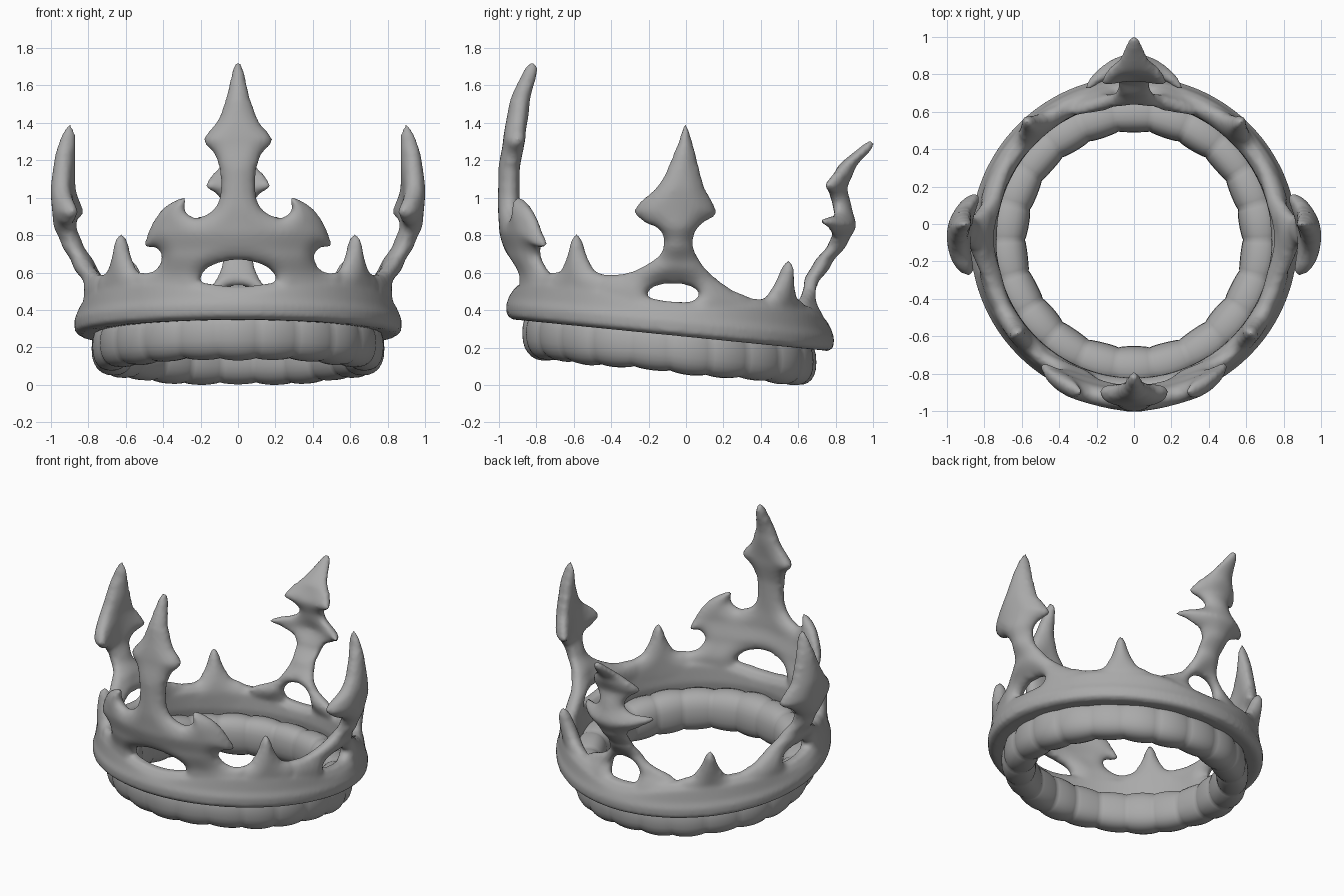
import bpy, bmesh
from math import sin, cos, pi, radians, sqrt
from mathutils import Vector, kdtree
from mathutils.geometry import delaunay_2d_cdt

CENTRE_Y = -0.085   # axis of the ring
RADIUS = 0.85

old = bpy.data.objects.get("Cube")
if old:
    bpy.data.objects.remove(old, do_unlink=True)

metal = bpy.data.materials.new("grey")
metal.use_nodes = True
GREY = (0.4, 0.4, 0.4, 1)
metal.diffuse_color = GREY
metal.node_tree.nodes["Principled BSDF"].inputs["Base Color"].default_value = GREY


def base_z(y):
    """The ring tips down towards the back."""
    return 0.27 - 0.1 * (y - CENTRE_Y)


def lerp_table(table, z):
    if z <= table[0][0]:
        return table[0][1]
    for (z0, d0), (z1, d1) in zip(table, table[1:]):
        if z <= z1:
            f = (z - z0) / (z1 - z0)
            f = f * f * (3 - 2 * f) * 0.5 + f * 0.5
            return d0 + (d1 - d0) * f
    return table[-1][1]


def smooth_loop(points, steps=5):
    """Closed Catmull-Rom curve through the points."""
    pts = [Vector(p) for p in points]
    n, out = len(pts), []
    for i in range(n):
        a, b, c, d = (pts[(i + k) % n] for k in (-1, 0, 1, 2))
        for s in range(steps):
            t = s / steps
            out.append(0.5 * (2 * b + (c - a) * t + (2 * a - 5 * b + 4 * c - d) * t * t
                              + (3 * b - a - 3 * c + d) * t ** 3))
    return out


def ring(bm, section, count):
    """Closed tube around the axis; section(angle) gives (radius, height) pairs."""
    rows = []
    for i in range(count):
        a = 2 * pi * i / count
        row = []
        for r, h in section(a):
            y = CENTRE_Y + r * sin(a)
            row.append(bm.verts.new((r * cos(a), y, base_z(y) + h)))
        rows.append(row)
    m = len(rows[0])
    for i in range(count):
        p, q = rows[i], rows[(i + 1) % count]
        for j in range(m):
            k = (j + 1) % m
            bm.faces.new((p[j], q[j], q[k], p[k]))


def plate(bm, outline, angle, lean, thick, hole=None, curl=0.0, mirror=False):
    """Lens-shaped plate cut to an outline and bent around the ring."""
    loops = [smooth_loop(outline)]
    if hole:
        cx, cz, rx, rz = hole
        loops.append([Vector((cx + rx * cos(2 * pi * i / 40), cz + rz * sin(2 * pi * i / 40)))
                      for i in range(40)])
    pts, edges = [], []
    for loop in loops:
        s, n = len(pts), len(loop)
        pts += loop
        edges += [(s + i, s + (i + 1) % n) for i in range(n)]
    rim = kdtree.KDTree(len(pts))
    for i, p in enumerate(pts):
        rim.insert((p.x, p.y, 0), i)
    rim.balance()
    # interior grid points
    step = 0.018
    xs, zs = [p.x for p in loops[0]], [p.y for p in loops[0]]
    for i in range(int((max(xs) - min(xs)) / step)):
        for j in range(int((max(zs) - min(zs)) / step)):
            p = Vector((min(xs) + (i + 0.5) * step, min(zs) + (j + 0.5) * step))
            if rim.find((p.x, p.y, 0))[2] > 0.007:
                pts.append(p)
    verts, _, faces = delaunay_2d_cdt(pts, edges, [], 1, 1e-5)[:3]
    if hole:
        def solid(f):
            c = sum((verts[i] for i in f), Vector((0, 0))) / len(f)
            return ((c.x - cx) / rx) ** 2 + ((c.y - cz) / rz) ** 2 > 1
        faces = [f for f in faces if solid(f)]
    used = {i for f in faces for i in f}
    layers = ({}, {})
    for i in used:
        p, z = verts[i]
        gap = rim.find((p, z, 0))[2]
        half = thick * sqrt(max(0, 1 - (1 - min(gap / 0.09, 1)) ** 2))
        depth = lerp_table(lean, z) + sqrt(RADIUS ** 2 - p * p) - RADIUS
        depth -= curl * p * p * min(1, max(0, (z - 0.55) / 0.2))
        for layer, side in zip(layers, (1, -1)):
            if gap < 1e-4 and i in layers[0]:
                layer[i] = layers[0][i]
                continue
            d = depth + side * half
            x = d * cos(angle) - p * sin(angle)
            y = CENTRE_Y + d * sin(angle) + p * cos(angle)
            layer[i] = bm.verts.new((-x if mirror else x, y, z))
    for layer in layers:
        for f in faces:
            corners = [layer[i] for i in f]
            if not bm.faces.get(corners):
                bm.faces.new(corners)


def finish(bm, name):
    bmesh.ops.recalc_face_normals(bm, faces=bm.faces)
    mesh = bpy.data.meshes.new(name)
    bm.to_mesh(mesh)
    bm.free()
    mesh.materials.append(metal)
    mesh.shade_smooth()
    obj = bpy.data.objects.new(name, mesh)
    bpy.context.collection.objects.link(obj)
    return obj


def both_halves(half):
    return half + [(-x, z) for x, z in reversed(half) if x > 0]


# Crown wall, lowest below the four large ornaments
def wall_section(a):
    top = 0.235 - 0.06 * cos(2 * a) ** 4
    return [(0.75, 0), (0.84, -0.005), (0.872, 0.015), (0.876, 0.07), (0.862, 0.11),
            (0.85, top - 0.04), (0.82, top), (0.77, top), (0.74, top - 0.04), (0.735, 0.08)]


crown = bmesh.new()
ring(crown, wall_section, 128)

# Front ornament with wings and an arched opening
front = both_halves([
    (0, 1.735), (0.03, 1.68), (0.06, 1.55), (0.11, 1.41), (0.185, 1.31), (0.125, 1.23),
    (0.095, 1.12), (0.1, 1.0), (0.14, 0.93), (0.22, 0.895), (0.275, 0.92), (0.285, 0.96),
    (0.27, 1.005), (0.32, 0.995), (0.41, 0.935), (0.475, 0.83), (0.5, 0.74), (0.44, 0.73),
    (0.41, 0.69), (0.43, 0.63), (0.48, 0.6), (0.56, 0.59), (0.56, 0.42)])
front_lean = [(0.45, 0.79), (0.58, 0.79), (0.7, 0.825), (0.82, 0.855), (0.95, 0.862),
              (1.15, 0.86), (1.3, 0.835), (1.5, 0.805), (1.72, 0.735)]
plate(crown, front, radians(-90), front_lean, 0.057, (0, 0.56, 0.2, 0.105))

# Back ornament with two pairs of barbs
back = both_halves([
    (0, 1.31), (0.04, 1.27), (0.08, 1.19), (0.175, 1.07), (0.12, 1.02), (0.09, 0.97),
    (0.13, 0.92), (0.265, 0.88), (0.19, 0.82), (0.11, 0.77), (0.085, 0.68), (0.11, 0.58),
    (0.18, 0.5), (0.34, 0.42), (0.34, 0.27)])
back_lean = [(0.35, 0.79), (0.45, 0.75), (0.55, 0.755), (0.65, 0.815), (0.75, 0.895),
             (0.85, 0.945), (0.95, 0.92), (1.05, 0.895), (1.15, 0.935), (1.3, 1.07)]
plate(crown, back, radians(90), back_lean, 0.05, (0, 0.43, 0.11, 0.1), curl=1.3)

# Side ornaments, and the small points between the large ones
side = [(0.08, 1.4), (0.11, 1.33), (0.145, 1.2), (0.185, 1.05), (0.25, 0.92), (0.17, 0.86),
        (0.13, 0.8), (0.13, 0.72), (0.2, 0.61), (0.33, 0.51), (0.46, 0.44), (0.46, 0.3),
        (-0.4, 0.38), (-0.4, 0.57), (-0.22, 0.6), (-0.07, 0.68), (-0.035, 0.76),
        (-0.06, 0.83), (-0.14, 0.87), (-0.19, 0.94), (-0.06, 1.07), (0.005, 1.2),
        (0.055, 1.33)]
side_lean = [(0.45, 0.79), (0.55, 0.785), (0.65, 0.83), (0.75, 0.89), (0.85, 0.93),
             (1.05, 0.945), (1.2, 0.935), (1.39, 0.91)]
point = both_halves([(0, 0.81), (0.03, 0.77), (0.055, 0.7), (0.1, 0.62), (0.2, 0.56),
                     (0.2, 0.4)])
low_point = [(x, z - 0.14) for x, z in point]
for mirror in (False, True):
    plate(crown, side, 0, side_lean, 0.058, (0.015, 0.485, 0.135, 0.055), 0.8, mirror)
    plate(crown, point, radians(-38.6), [(0.4, 0.79), (0.8, 0.8)], 0.055, mirror=mirror)
    plate(crown, low_point, radians(48), [(0.4, 0.79), (0.66, 0.85)], 0.055, mirror=mirror)

# Fuse wall and ornaments into one soft cast piece
crown_obj = finish(crown, "crown_band")
fuse = crown_obj.modifiers.new("fuse", 'REMESH')
fuse.mode = 'VOXEL'
fuse.voxel_size = 0.013
fuse.use_smooth_shade = True
soften = crown_obj.modifiers.new("soften", 'SMOOTH')
soften.factor = 0.5
soften.iterations = 7


# Padded lining below the band, gathered into soft puffs
def lining_section(a):
    puff = 0.012 * abs(sin(11 * a)) ** 0.7 + 0.004 * sin(7 * a)
    out = []
    for i in range(24):
        c, s = cos(2 * pi * i / 24), sin(2 * pi * i / 24)
        sx = abs(c) ** 0.85 * (1 if c > 0 else -1)
        sz = abs(s) ** 0.85 * (1 if s > 0 else -1)
        out.append((0.678 + (0.095 + puff) * sx, -0.07 + (0.122 + puff) * sz))
    return out


lining = bmesh.new()
ring(lining, lining_section, 220)
finish(lining, "padded_lining")
